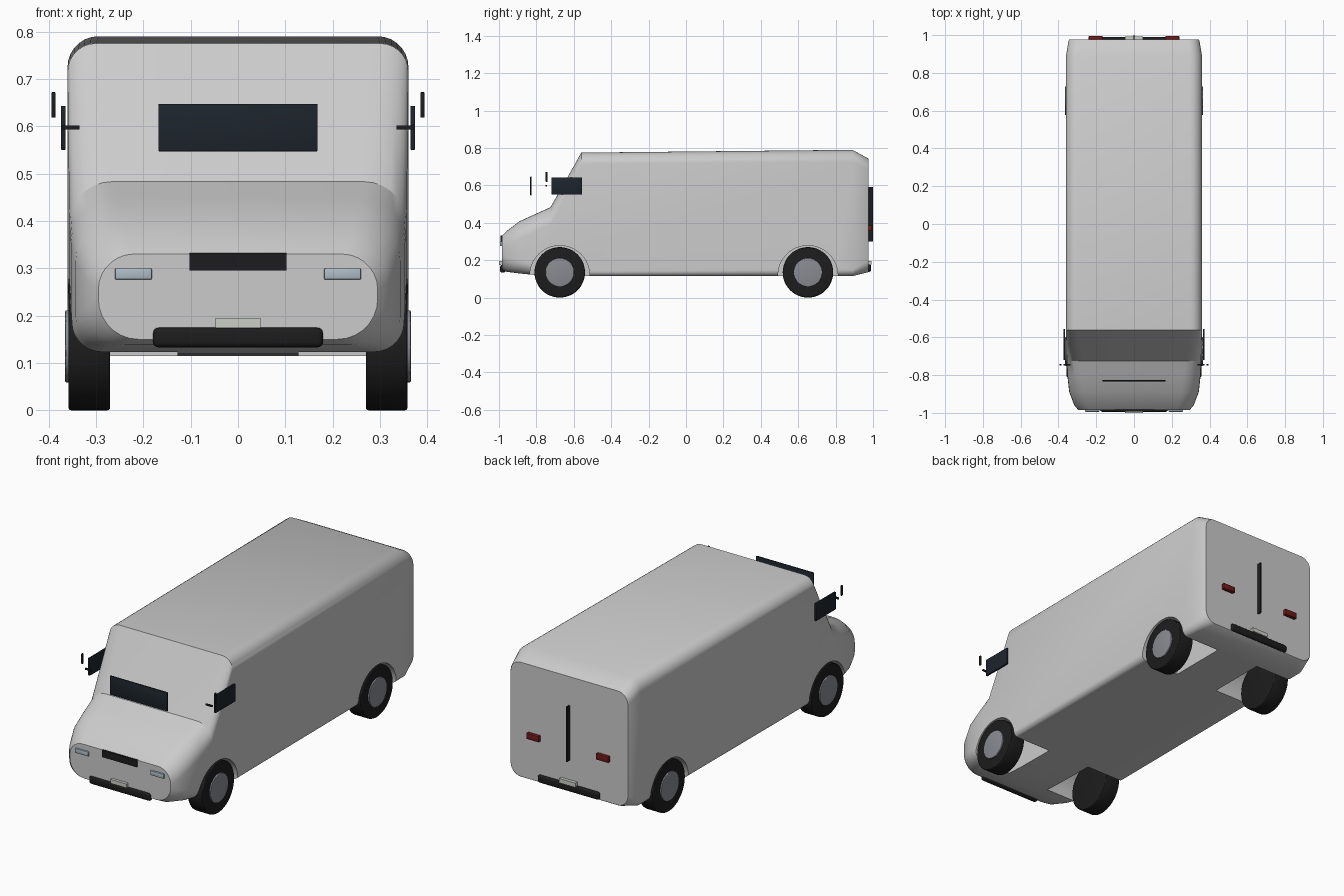
import bpy, bmesh, math
from mathutils import Matrix

if "Cube" in bpy.data.objects:
    bpy.data.objects.remove(bpy.data.objects["Cube"])


def material(name, color):
    m = bpy.data.materials.new(name)
    m.diffuse_color = (*color, 1)
    m.use_nodes = True
    m.node_tree.nodes["Principled BSDF"].inputs["Base Color"].default_value = m.diffuse_color
    return m


BLACK = material("black", (0.012, 0.012, 0.013))
GLASS = material("glass", (0.012, 0.018, 0.025))
METAL = material("hub grey", (0.25, 0.26, 0.29))
LAMP = material("lamp", (0.42, 0.5, 0.57))
RED = material("red", (0.16, 0.01, 0.01))
PLATE = material("plate", (0.6, 0.62, 0.56))


def finish(bm, name, mat=None, angle=30):
    bmesh.ops.recalc_face_normals(bm, faces=bm.faces)
    me = bpy.data.meshes.new(name)
    bm.to_mesh(me)
    bm.free()
    ob = bpy.data.objects.new(name, me)
    bpy.context.collection.objects.link(ob)
    if mat:
        me.materials.append(mat)
    smooth(ob, angle)
    return ob


def smooth(ob, angle):
    bpy.ops.object.select_all(action='DESELECT')
    bpy.context.view_layer.objects.active = ob
    ob.select_set(True)
    bpy.ops.object.shade_smooth_by_angle(angle=math.radians(angle))


def box(name, lo, hi, mat=None, bevel=0.0, segments=2):
    bm = bmesh.new()
    bmesh.ops.create_cube(bm, size=1)
    for v in bm.verts:
        v.co = [l + (c + 0.5) * (h - l) for c, l, h in zip(v.co, lo, hi)]
    if bevel:
        bmesh.ops.bevel(bm, geom=bm.edges[:], offset=bevel, segments=segments,
                        affect='EDGES', profile=0.5)
    return finish(bm, name, mat)


def mirrored_box(name, lo, hi, mat=None, bevel=0.0):
    box(name + "_right", lo, hi, mat, bevel)
    box(name + "_left", (-hi[0], lo[1], lo[2]), (-lo[0], hi[1], hi[2]), mat, bevel)


def disc(name, x0, x1, y, z, r, mat=None, bevel=0.0, sides=48):
    bm = bmesh.new()
    bmesh.ops.create_cone(bm, cap_ends=True, segments=sides, radius1=r, radius2=r,
                          depth=abs(x1 - x0))
    if bevel:
        rim = [e for e in bm.edges if any(len(f.verts) > 4 for f in e.link_faces)]
        bmesh.ops.bevel(bm, geom=rim, offset=bevel, segments=3, affect='EDGES', profile=0.5)
    bm.transform(Matrix.Translation(((x0 + x1) / 2, y, z)) @ Matrix.Rotation(math.pi / 2, 4, 'Y'))
    return finish(bm, name, mat)


def section(y, w, zb, zt, rt, rb, n=7):
    pts = []
    corners = [(w - rt, zt - rt, rt), (rt - w, zt - rt, rt),
               (rb - w, zb + rb, rb), (w - rb, zb + rb, rb)]
    for k, (cx, cz, r) in enumerate(corners):
        for i in range(n + 1):
            a = math.pi / 2 * (k + i / n)
            pts.append((cx + r * math.cos(a), y, cz + r * math.sin(a)))
    return pts


# Body shell: y, half width, bottom, top, top radius, bottom radius
SECTIONS = [
    (-0.985, 0.295, 0.150, 0.330, 0.075, 0.085),
    (-0.960, 0.316, 0.138, 0.355, 0.085, 0.080),
    (-0.890, 0.343, 0.129, 0.408, 0.095, 0.070),
    (-0.800, 0.353, 0.120, 0.449, 0.095, 0.055),
    (-0.725, 0.356, 0.117, 0.483, 0.090, 0.040),
    (-0.640, 0.358, 0.116, 0.632, 0.075, 0.030),
    (-0.560, 0.360, 0.115, 0.775, 0.060, 0.025),
    (0.890, 0.360, 0.115, 0.790, 0.065, 0.035),
    (0.972, 0.346, 0.135, 0.745, 0.060, 0.060),
    (0.976, 0.343, 0.138, 0.742, 0.058, 0.060),
]
bm = bmesh.new()
rings = [[bm.verts.new(p) for p in section(*s)] for s in SECTIONS]
for a, b in zip(rings, rings[1:]):
    for i in range(len(a)):
        j = (i + 1) % len(a)
        bm.faces.new((a[i], a[j], b[j], b[i]))
bm.faces.new(rings[0])
bm.faces.new(rings[-1])
body = finish(bm, "van_body")

# Wheels and wheel wells
R = 0.135
for end, y in (("front", -0.675), ("rear", 0.652)):
    for side, s in (("right", 1), ("left", -1)):
        cutter = disc("well_cutter", s * 0.128, s * 0.45, y, 0.118, 0.16)
        cutter.hide_render = True
        mod = body.modifiers.new("well", 'BOOLEAN')
        mod.operation = 'DIFFERENCE'
        mod.solver = 'EXACT'
        mod.object = cutter
        bpy.context.view_layer.objects.active = body
        bpy.ops.object.modifier_apply(modifier=mod.name)
        bpy.data.objects.remove(cutter)
        disc(f"{end}_tire_{side}", s * 0.27, s * 0.358, y, R, R, BLACK, 0.006)
        disc(f"{end}_hub_{side}", s * 0.34, s * 0.365, y, R, 0.076, METAL, 0.003)
smooth(body, 30)

# Windows
box("windshield", (-0.168, -0.833, 0.547), (0.168, -0.825, 0.647), GLASS, 0.002)
mirrored_box("side_window", (0.364, -0.72, 0.55), (0.374, -0.555, 0.643), GLASS, 0.002)

# Mirrors and their arms
mirrored_box("mirror", (0.385, -0.75, 0.618), (0.394, -0.74, 0.672), BLACK, 0.002)
mirrored_box("mirror_arm", (0.335, -0.75, 0.593), (0.372, -0.742, 0.601), BLACK)

# Nose details
box("grille", (-0.102, -0.992, 0.295), (0.102, -0.978, 0.332), BLACK)
mirrored_box("headlight", (0.182, -0.994, 0.276), (0.26, -0.978, 0.3), LAMP, 0.003)
box("front_bumper", (-0.18, -0.994, 0.133), (0.18, -0.965, 0.175), BLACK, 0.012, 4)
box("front_plate", (-0.047, -1.0, 0.174), (0.047, -0.984, 0.195), PLATE)

# Tail details
box("door_seam", (-0.003, 0.974, 0.3), (0.003, 1.0, 0.59), BLACK)
mirrored_box("tail_light", (0.167, 0.974, 0.355), (0.24, 0.995, 0.386), RED, 0.003)
box("rear_bumper", (-0.18, 0.965, 0.138), (0.18, 0.99, 0.178), BLACK, 0.011, 4)
box("rear_plate", (-0.047, 0.974, 0.176), (0.047, 0.993, 0.197), PLATE)
